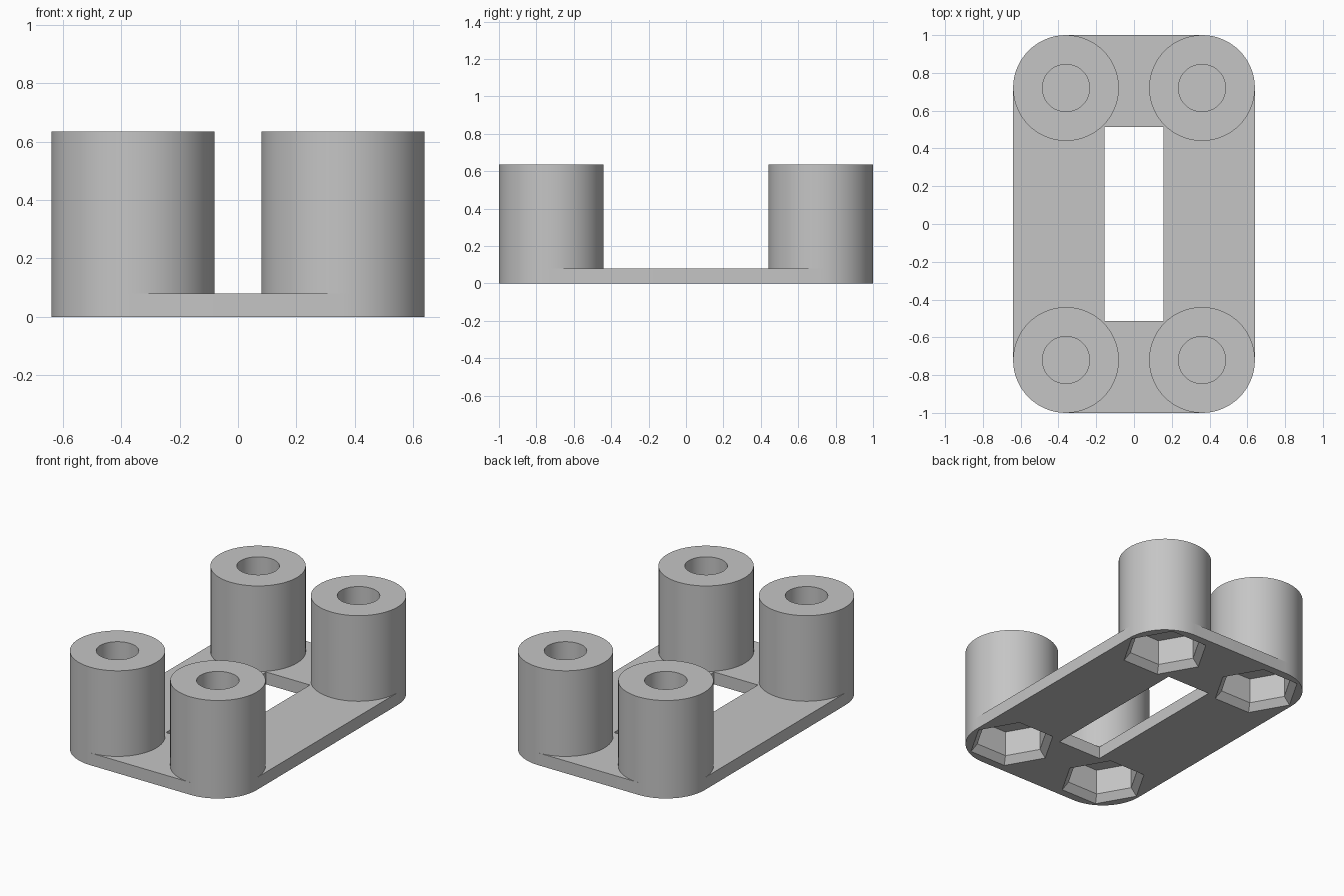
import bpy, bmesh
from math import cos, sin, pi

if "Cube" in bpy.data.objects:
    bpy.data.objects.remove(bpy.data.objects["Cube"], do_unlink=True)

CX, CY, RADIUS = 0.36, 0.72, 0.28      # post centres and radius
PLATE, TOP = 0.08, 0.635               # plate thickness, post height
SIDES = 64

grey = bpy.data.materials.new("light_grey")
grey.use_nodes = True
grey.diffuse_color = (0.56, 0.56, 0.56, 1)
grey.node_tree.nodes["Principled BSDF"].inputs["Base Color"].default_value = grey.diffuse_color


def solid(name, rings):
    """Closed solid skinned through a stack of equal-length rings."""
    bm = bmesh.new()
    loops = [[bm.verts.new(p) for p in ring] for ring in rings]
    for low, high in zip(loops, loops[1:]):
        for i in range(len(low)):
            j = (i + 1) % len(low)
            bm.faces.new((low[i], low[j], high[j], high[i]))
    bm.faces.new(loops[0][::-1])
    bm.faces.new(loops[-1])
    bmesh.ops.recalc_face_normals(bm, faces=bm.faces)
    mesh = bpy.data.meshes.new(name)
    bm.to_mesh(mesh)
    bm.free()
    mesh.materials.append(grey)
    obj = bpy.data.objects.new(name, mesh)
    bpy.context.collection.objects.link(obj)
    return obj


def lathe(name, x, y, profile, sides):
    return solid(name, [[(x + r * cos(2 * pi * i / sides), y + r * sin(2 * pi * i / sides), z)
                         for i in range(sides)] for r, z in profile])


def activate(obj):
    bpy.ops.object.select_all(action='DESELECT')
    obj.select_set(True)
    bpy.context.view_layer.objects.active = obj


def cut(obj, cutter):
    mod = obj.modifiers.new("cut", 'BOOLEAN')
    mod.operation, mod.solver, mod.object = 'DIFFERENCE', 'EXACT', cutter
    activate(obj)
    bpy.ops.object.modifier_apply(modifier=mod.name)


def finish(obj):
    activate(obj)
    bpy.ops.object.shade_smooth_by_angle(angle=pi / 6)


# Base plate: rounded rectangle with a long central slot
outline = []
quarter = SIDES // 4
for k, (sx, sy) in enumerate([(1, 1), (-1, 1), (-1, -1), (1, -1)]):
    for i in range(quarter + 1):
        a = (k + i / quarter) * pi / 2
        outline.append((sx * CX + RADIUS * cos(a), sy * CY + RADIUS * sin(a)))
plate = solid("base_plate", [[(x, y, z) for x, y in outline] for z in (0, PLATE)])

slot = solid("slot_cutter", [[(sx * 0.157, sy * 0.513, z) for sx, sy in
                              ((1, 1), (-1, 1), (-1, -1), (1, -1))] for z in (-0.1, 0.2)])
cut(plate, slot)
cutters = [slot]

# Posts: blind round bore above, chamfered hexagonal pocket below
for sx, side in ((1, "left"), (-1, "right")):
    for sy, end in ((-1, "front"), (1, "back")):
        x, y = sx * CX, sy * CY
        post = lathe(f"{end}_{side}_post", x, y, [(RADIUS, PLATE), (RADIUS, TOP)], SIDES)
        bore = lathe("bore_cutter", x, y, [(0.125, 0.23), (0.125, 0.8)], SIDES)
        pocket = lathe("pocket_cutter", x, y,
                       [(0.263, -0.02), (0.263, 0), (0.222, 0.045), (0.222, 0.21)], 6)
        cut(plate, pocket)
        cut(post, pocket)
        cut(post, bore)
        finish(post)
        cutters += [bore, pocket]
finish(plate)

for c in cutters:
    bpy.data.objects.remove(c, do_unlink=True)
